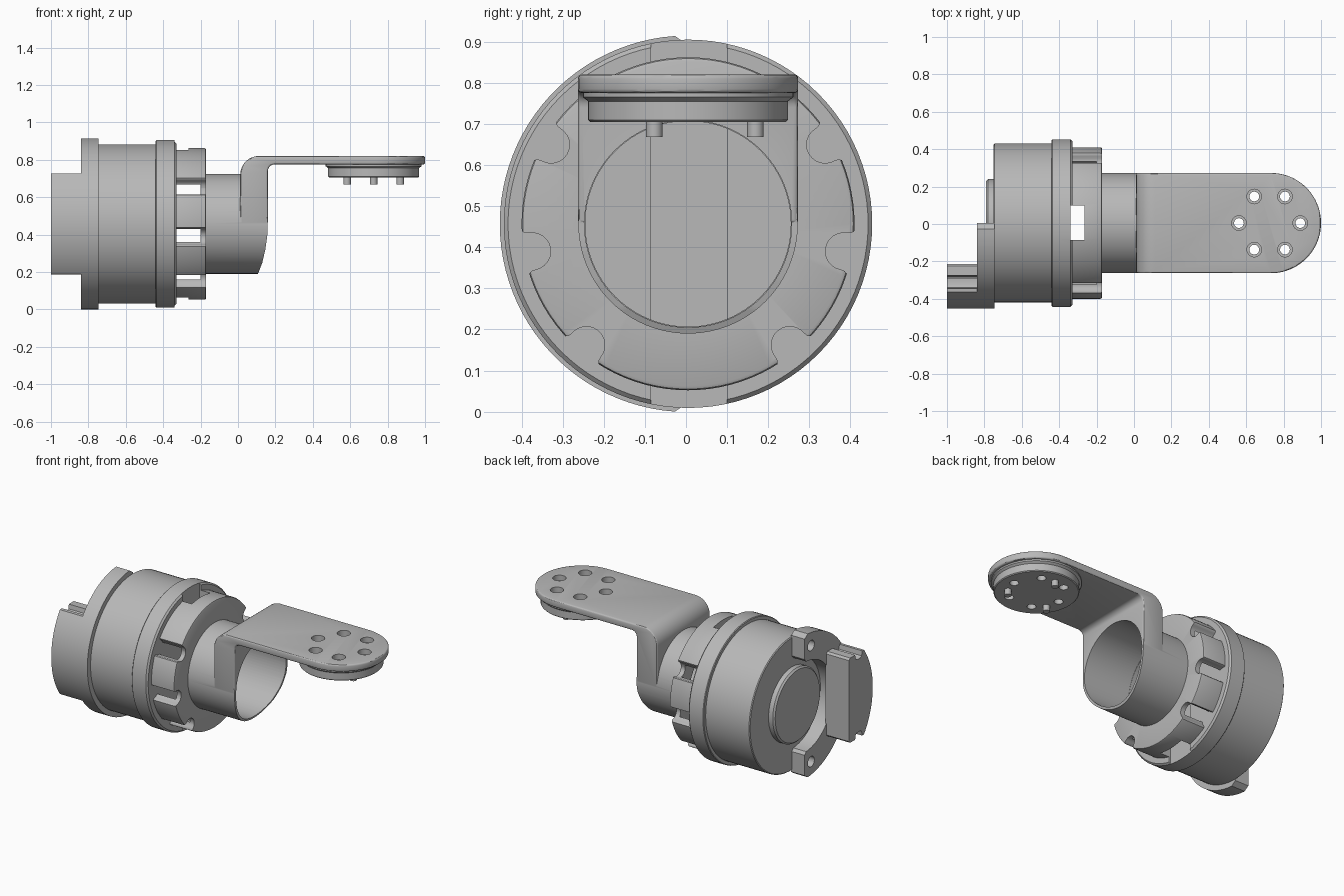
import bpy, bmesh
from math import sin, cos, pi, radians
from mathutils import Vector

if "Cube" in bpy.data.objects:
    bpy.data.objects.remove(bpy.data.objects["Cube"])

CY, CZ = 0.005, 0.457          # main axis runs along x
PADX = 0.725                   # centre of the mounting pad

grey = bpy.data.materials.new("satin_grey")
grey.use_nodes = True
COLOUR = (0.48, 0.48, 0.48, 1)
grey.diffuse_color = COLOUR
for node in grey.node_tree.nodes:
    if node.type == 'BSDF_PRINCIPLED':
        node.inputs["Base Color"].default_value = COLOUR


def finish(bm, name):
    bmesh.ops.remove_doubles(bm, verts=bm.verts, dist=1e-5)
    bmesh.ops.recalc_face_normals(bm, faces=bm.faces)
    mesh = bpy.data.meshes.new(name)
    bm.to_mesh(mesh)
    bm.free()
    mesh.materials.append(grey)
    obj = bpy.data.objects.new(name, mesh)
    bpy.context.collection.objects.link(obj)
    return obj


def lathe(name, profile, axis='x', centre=(0, CY, CZ), steps=96, ring=False):
    """Revolve (along, radius) points about an axis."""
    bm = bmesh.new()
    c = Vector(centre)
    place = (lambda a, r: c + Vector((a, 0, r))) if axis == 'x' else (lambda a, r: c + Vector((r, 0, a)))
    verts = [bm.verts.new(place(a, r)) for a, r in profile]
    edges = [bm.edges.new(p) for p in zip(verts, verts[1:])]
    if ring:
        edges.append(bm.edges.new((verts[-1], verts[0])))
    direction = (1, 0, 0) if axis == 'x' else (0, 0, 1)
    bmesh.ops.spin(bm, geom=verts + edges, cent=c, axis=direction, angle=2 * pi, steps=steps)
    return finish(bm, name)


def prism(name, points, axis, start, end):
    """Extrude a flat outline along an axis."""
    bm = bmesh.new()
    place = {'x': lambda u, v, w: (w, u, v), 'y': lambda u, v, w: (u, w, v), 'z': lambda u, v, w: (u, v, w)}[axis]
    a = [bm.verts.new(place(u, v, start)) for u, v in points]
    b = [bm.verts.new(place(u, v, end)) for u, v in points]
    bm.faces.new(a)
    bm.faces.new(b[::-1])
    n = len(points)
    for i in range(n):
        j = (i + 1) % n
        bm.faces.new((a[i], a[j], b[j], b[i]))
    return finish(bm, name)


def box(name, x0, x1, y0, y1, z0, z1):
    return prism(name, [(x0, y0), (x1, y0), (x1, y1), (x0, y1)], 'z', z0, z1)


def rod(name, axis, centre, radius, start, end, steps=24):
    return lathe(name, [(start, 0), (start, radius), (end, radius), (end, 0)], axis, centre, steps)


def arc(cu, cv, r, a0, a1, n):
    angles = [radians(a0 + (a1 - a0) * i / n) for i in range(n + 1)]
    return [(cu + r * cos(a), cv + r * sin(a)) for a in angles]


def bake(obj):
    bpy.context.view_layer.update()
    graph = bpy.context.evaluated_depsgraph_get()
    mesh = bpy.data.meshes.new_from_object(obj.evaluated_get(graph))
    obj.modifiers.clear()
    obj.data = mesh


def combine(obj, other, operation='DIFFERENCE'):
    mod = obj.modifiers.new("combine", 'BOOLEAN')
    mod.operation, mod.object, mod.solver = operation, other, 'EXACT'
    bake(obj)
    bpy.data.objects.remove(other)


def soften(obj, width):
    mod = obj.modifiers.new("soft_edge", 'BEVEL')
    mod.width, mod.segments, mod.angle_limit = width, 3, radians(40)
    mod.use_clamp_overlap = False
    bake(obj)


# Drum with rear boss and wide front flange
drum = lathe("drum_housing", [
    (-0.79, 0), (-0.79, 0.225), (-0.78, 0.235), (-0.75, 0.235), (-0.75, 0.42), (-0.745, 0.425),
    (-0.44, 0.425), (-0.44, 0.444), (-0.436, 0.448), (-0.34, 0.448), (-0.33, 0.438), (-0.33, 0)])
combine(drum, box("cutter", -0.34, -0.265, -0.085, 0.1, -0.1, 1.1))

# Hollow cap with a window above and below and six bolt notches
cap = lathe("notched_cap", [
    (-0.335, 0.36), (-0.335, 0.405), (-0.18, 0.405), (-0.173, 0.402), (-0.17, 0.395),
    (-0.17, 0.25), (-0.2, 0.25), (-0.2, 0.36)], ring=True)
combine(cap, box("cutter", -0.345, -0.265, -0.085, 0.1, -0.1, 1.1))
notch = [(0.5, 0.075), (0.41, 0.06), (0.395, 0.047)] + arc(0.385, 0, 0.045, 90, 270, 12)
notch += [(0.395, -0.047), (0.41, -0.06), (0.5, -0.075)]
for angle in (30, -10, -50, 150, 190, 230):
    c, s = cos(radians(angle)), sin(radians(angle))
    outline = [(CY + u * c - v * s, CZ + u * s + v * c) for u, v in notch]
    combine(cap, prism("cutter", outline, 'x', -0.36, -0.1))

# Half-ring bracket with two holed ears
outline = [(0.005, CZ + 0.435)] + arc(CY, CZ, 0.458, 94, 266, 48) + [(0.005, CZ - 0.435)]
outline += [(0.005, CZ - 0.305), (-0.01, CZ - 0.287)] + arc(CY, CZ, 0.287, 264, 96, 40)
outline += [(-0.01, CZ + 0.287), (0.005, CZ + 0.305)]
half_ring = prism("half_ring_bracket", outline, 'x', -0.84, -0.745)
for side in (1, -1):
    combine(half_ring, rod("cutter", 'x', (0, -0.06, CZ + side * 0.37), 0.033, -0.9, -0.7))

# Clamp block behind the bracket, with grooved ends
end = [(-0.345, 0.27), (-0.34, 0.24), (-0.325, 0.232), (-0.295, 0.232), (-0.28, 0.242),
       (-0.275, 0.27), (-0.225, 0.27), (-0.213, 0.258)]
outline = arc(CY, CZ, 0.457, 216, 144, 24)
outline += [(y, CZ + z) for y, z in end] + [(y, CZ - z) for y, z in reversed(end)]
prism("clamp_block", outline, 'x', -1.0, -0.835)

# Arm: side profile trimmed by a round-ended plan outline
side = [(0.16, 0.457), (0.012, 0.457), (0.012, 0.72)] + arc(0.112, 0.72, 0.1, 180, 90, 12)
side += [(1.1, 0.82), (1.1, 0.775)] + arc(0.195, 0.74, 0.035, 90, 180, 6)
arm = prism("tube_and_arm", side, 'y', -0.4, 0.4)
plan = [(-0.1, CY + 0.268), (-0.1, CY - 0.268)] + arc(0.732, CY, 0.268, -90, 90, 40)
combine(arm, prism("trim", plan, 'z', 0.2, 1.0), 'INTERSECT')
soften(arm, 0.01)

# Tube joined to the arm, then bored and trimmed at its mouth
combine(arm, rod("tube", 'x', (0, CY, CZ), 0.267, -0.19, 0.158, 96), 'UNION')
combine(arm, rod("cutter", 'x', (0, CY, CZ), 0.252, -0.3, 0.3, 96))
mouth = [(0.16, 0.45), (0.156, 0.39), (0.146, 0.32), (0.13, 0.25), (0.105, 0.185), (0.09, 0.15), (0.3, 0.15), (0.3, 0.45)]
combine(arm, prism("cutter", mouth, 'y', -0.5, 0.5))

# Round pad under the arm
pad = lathe("mounting_pad", [
    (0.785, 0), (0.785, 0.256), (0.765, 0.256), (0.755, 0.243), (0.71, 0.243), (0.705, 0.238), (0.705, 0)],
    'z', (PADX, CY, 0))


def around_pad(angle):
    return (PADX + 0.164 * cos(radians(angle)), CY + 0.164 * sin(radians(angle)), 0)


# Counterbored holes through the arm and pad, and pegs below
for angle in range(0, 360, 60):
    spot = around_pad(angle)
    combine(arm, rod("cutter", 'z', spot, 0.039, 0.7, 0.9))
    combine(pad, rod("cutter", 'z', spot, 0.026, 0.6, 0.9))
for number, angle in enumerate((90, 210, 330), 1):
    rod("locating_peg_%d" % number, 'z', around_pad(angle), 0.02, 0.668, 0.72)

# Smooth shading with crisp edges
bpy.ops.object.select_all(action='DESELECT')
for obj in bpy.context.scene.objects:
    if obj.type == 'MESH' and grey.name in obj.data.materials:
        obj.select_set(True)
        bpy.context.view_layer.objects.active = obj
bpy.ops.object.shade_smooth_by_angle(angle=radians(30))
